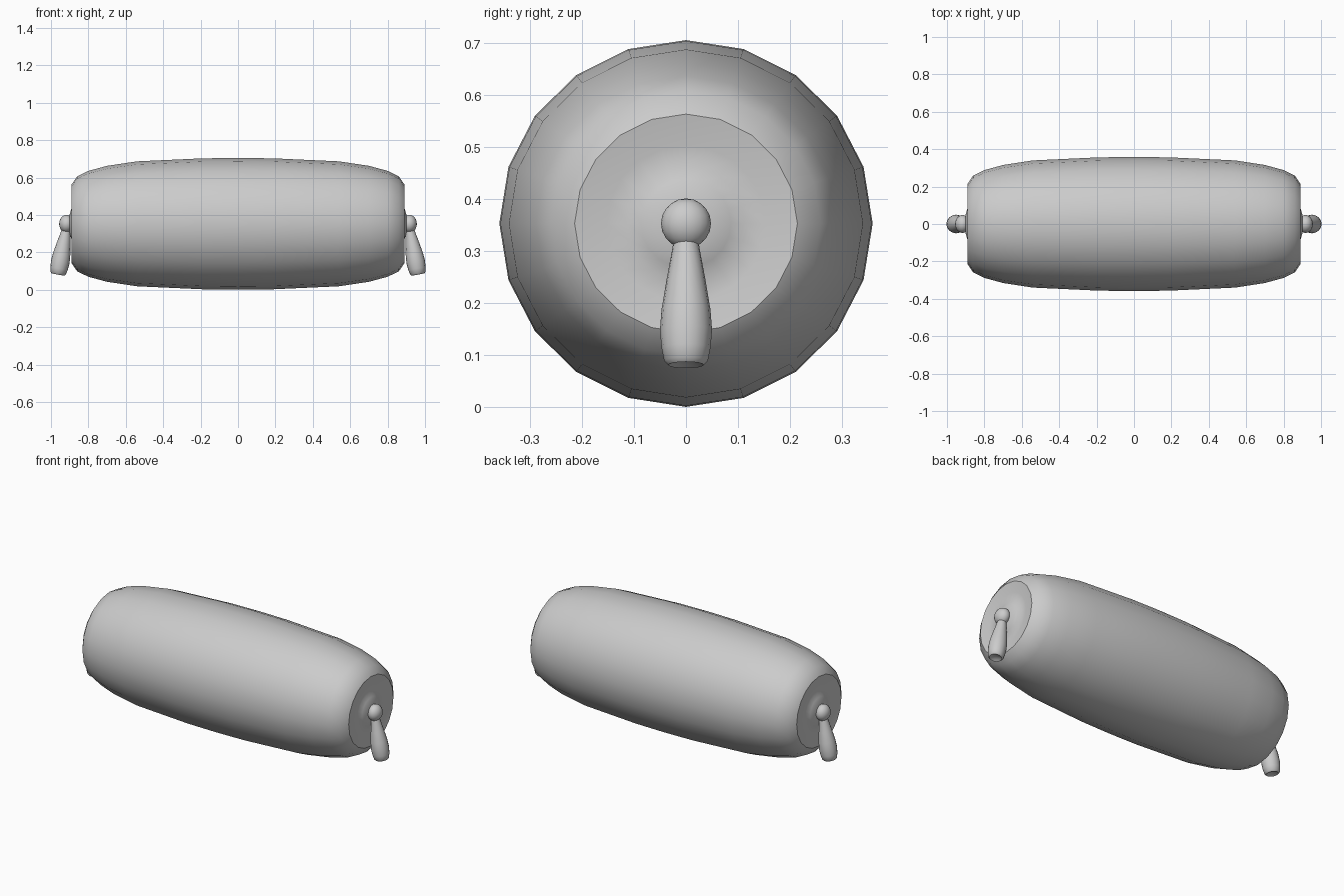
import bpy, bmesh, math
from mathutils import Matrix

if "Cube" in bpy.data.objects:
    bpy.data.objects.remove(bpy.data.objects["Cube"])

CZ = 0.353


def lathe(name, prof, sides, matrix, angle=35):
    """Spin (height, radius) pairs round local z, then place with matrix."""
    bm = bmesh.new()
    rings = []
    for h, r in prof:
        if r == 0:
            rings.append([bm.verts.new((0, 0, h))])
        else:
            rings.append([bm.verts.new((r * math.cos(2 * math.pi * i / sides),
                                        r * math.sin(2 * math.pi * i / sides), h))
                          for i in range(sides)])
    for a, b in zip(rings, rings[1:]):
        for i in range(sides):
            j = (i + 1) % sides
            quad = [a[i % len(a)], a[j % len(a)], b[j % len(b)], b[i % len(b)]]
            bm.faces.new(list(dict.fromkeys(quad)))
    bm.transform(matrix)
    bmesh.ops.recalc_face_normals(bm, faces=bm.faces)
    me = bpy.data.meshes.new(name)
    bm.to_mesh(me)
    bm.free()
    ob = bpy.data.objects.new(name, me)
    bpy.context.collection.objects.link(ob)
    bpy.context.view_layer.objects.active = ob
    ob.select_set(True)
    bpy.ops.object.shade_smooth_by_angle(angle=math.radians(angle))
    ob.select_set(False)
    return ob


# bolster cushion: half profile from centre to dimpled end, mirrored in x
half = [(0.19, 0.350), (0.54, 0.334), (0.70, 0.310), (0.80, 0.283),
        (0.86, 0.254), (0.89, 0.210), (0.880, 0.150), (0.878, 0.110),
        (0.890, 0.085), (0.900, 0.050), (0.902, 0)]
profile = [(-h, r) for h, r in reversed(half)] + [(0, 0.352)] + half
lathe("bolster_cushion", profile, 20,
      Matrix.Translation((0, 0, CZ)) @ Matrix.Diagonal((1, 1.018, 1, 1))
      @ Matrix.Rotation(math.pi / 2, 4, 'Y'))

# knob and hanging tassel at each end
knob = [(-0.048 * math.cos(math.pi * i / 10),
         0.048 * math.sin(math.pi * i / 10) if 0 < i < 10 else 0) for i in range(11)]
tassel = [(0, 0), (0, 0.021), (-0.04, 0.026), (-0.10, 0.037), (-0.16, 0.047),
          (-0.20, 0.050), (-0.235, 0.047), (-0.26, 0.042), (-0.268, 0.034),
          (-0.262, 0.022), (-0.258, 0)]
for side, s in (("left", -1), ("right", 1)):
    lathe(side + "_knob", knob, 20,
          Matrix.Translation((s * 0.917, 0, CZ)) @ Matrix.Diagonal((0.82, 1, 1, 1)), 60)
    lathe(side + "_tassel", tassel, 16,
          Matrix.Translation((s * 0.914, 0, 0.345))
          @ Matrix.Rotation(-s * math.radians(10.5), 4, 'Y'), 60)
